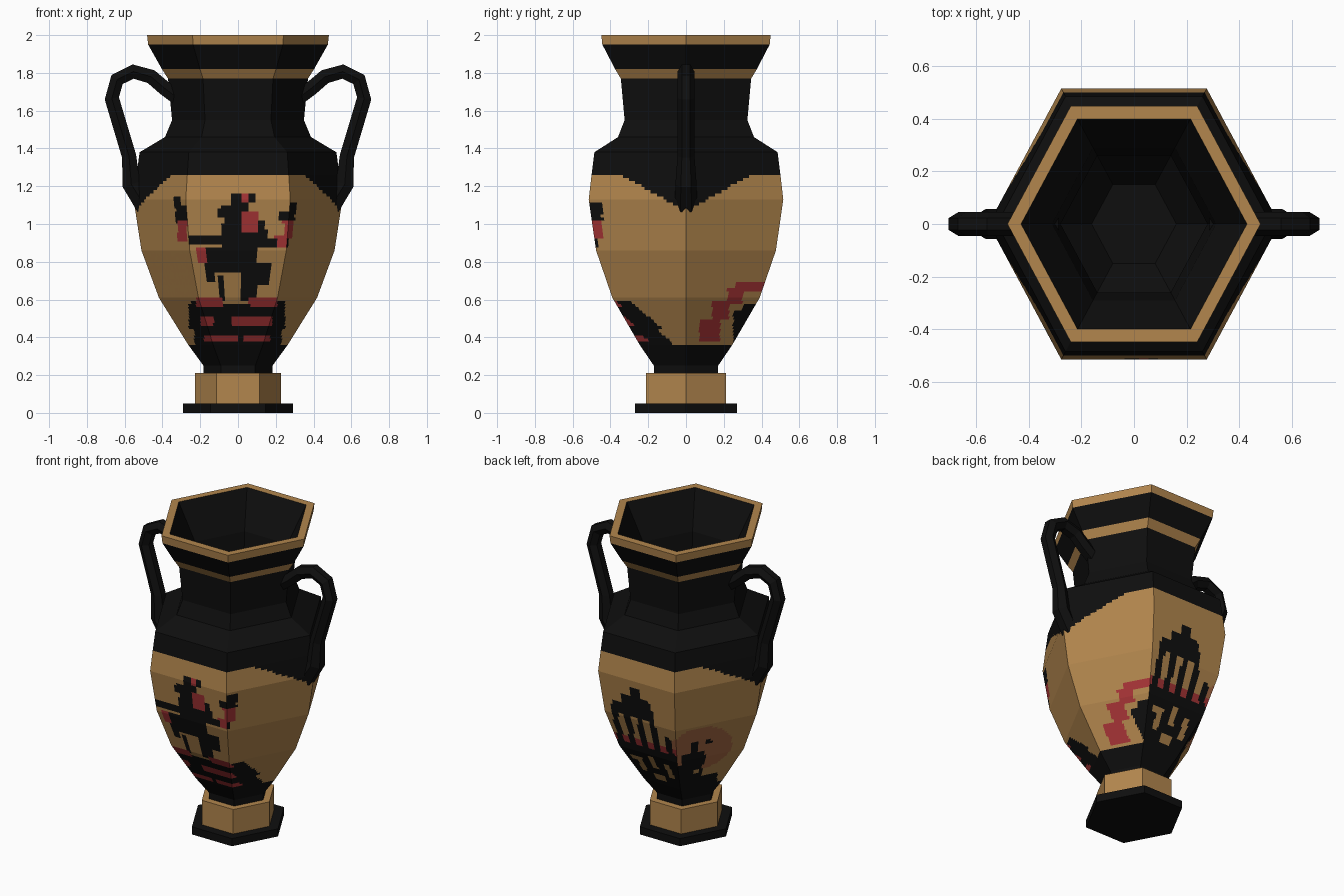
import bpy, bmesh, math
from mathutils import Vector


def material(name, rgb):
    m = bpy.data.materials.new(name)
    m.diffuse_color = (*rgb, 1)
    return m


MATS = [material("tan_clay", (0.445, 0.238, 0.075)),
        material("black_glaze", (0.0045, 0.0045, 0.0045)),
        material("dark_red", (0.38, 0.034, 0.036)),
        material("brown_wash", (0.38, 0.135, 0.055))]
T, B, R, W, PAINT = 0, 1, 2, 3, 9
N = 30            # cells across each of the six facets


def build(name, bm):
    bmesh.ops.recalc_face_normals(bm, faces=bm.faces)
    me = bpy.data.meshes.new(name)
    bm.to_mesh(me)
    bm.free()
    for m in MATS:
        me.materials.append(m)
    ob = bpy.data.objects.new(name, me)
    bpy.context.collection.objects.link(ob)
    return ob


# Painted figures as (colour, u0, u1, z0, z1) boxes; later boxes cover earlier
FRONT = [
    # figure: head, torso, hips, legs
    (B, -.03, .10, 1.11, 1.16), (B, -.03, .06, 1.05, 1.13), (B, -.10, .02, 1.04, 1.10),
    (B, -.08, .10, .88, 1.07), (B, -.17, .10, .74, .88), (B, -.17, -.12, .69, .76),
    (B, -.10, -.07, .60, .72), (B, .02, .10, .60, .74), (B, .10, .17, .68, .80),
    # arms and raised hands
    (B, -.26, -.08, .89, .94), (B, -.34, -.30, 1.08, 1.15), (B, -.33, -.27, 1.0, 1.10),
    (B, .06, .27, .87, .92), (B, .10, .15, .92, 1.02), (B, .22, .30, 1.02, 1.06),
    (B, .27, .31, 1.05, 1.11),
]
FRONT_RED = [
    (R, .01, .05, 1.11, 1.16), (R, .02, .10, .95, 1.07), (R, -.32, -.27, .90, 1.02),
    (R, -.22, -.17, .80, .88), (R, .20, .26, .88, .94), (R, .24, .29, .92, 1.02),
    # striped pedestal
    (B, -.23, .23, .36, .56), (B, -.26, .25, .44, .58), (B, .21, .25, .50, .60),
    (B, -.25, -.21, .50, .60),
    (R, -.22, -.08, .555, .605), (R, .06, .21, .555, .605), (R, -.20, -.13, .46, .505),
    (R, -.03, .18, .46, .505), (R, -.18, 0, .37, .415), (R, .03, .17, .37, .415),
]
BACK = [
    # roof, red band, lattice below
    (B, -.02, .06, 1.0, 1.09), (B, -.08, .12, .95, 1.02), (B, -.10, .20, .88, .96),
    (R, -.22, .30, .65, .71), (B, -.22, .22, .60, .66), (B, -.20, .25, .36, .60),
    (T, -.13, -.09, .44, .56), (T, -.03, .01, .50, .60), (T, -.05, .03, .40, .45),
    (T, .07, .11, .44, .56), (T, .11, .15, .52, .56),
]
BACK += [(B, -.2 + .09 * i, -.155 + .09 * i, .62, .9 if i else .8) for i in range(5)]
STEPS = [(R, .26, .46, .65, .70), (R, .22, .30, .58, .66), (R, .14, .23, .50, .60),
         (R, .07, .18, .37, .50), (B, .25, .40, .36, .54), (B, .30, .42, .50, .58)]
RIDER = [(B, .04, .08, .66, .75), (B, .12, .16, .71, .745), (B, -.02, .12, .55, .66),
         (B, -.05, .10, .45, .57), (B, -.05, .19, .36, .45), (T, .05, .08, .47, .51)]


def boxes(col, items, u, z):
    for c, u0, u1, z0, z1 in items:
        if u0 <= u < u1 and z0 <= z < z1:
            col = c
    return col


def paint(facet, p):
    x, y, z = p
    # black tongue below each handle
    if facet not in (1, 4) and z > 1.07 + .55 * abs(y):
        return B
    if facet >= 3:
        return boxes(T, FRONT + FRONT_RED, x, z)
    if facet == 0:
        return boxes(T, STEPS, y, z)
    u = -.83 * x - .56 * y
    col = W if ((u - .09) / .19) ** 2 + ((z - .68) / .17) ** 2 < 1 else T
    if facet == 1:
        return boxes(col, BACK, x, z)
    return boxes(col, RIDER, u, z)


# Vase body: hexagonal profile (half depth, height, colour up to next point)
PROFILE = [(.27, 0, B), (.27, .05, B), (.212, .05, T), (.212, .21, T), (.17, .21, B),
           (.17, .25, B), (.245, .36, PAINT), (.39, .61, PAINT), (.476, .86, PAINT),
           (.515, 1.13, PAINT), (.50, 1.26, B), (.485, 1.38, B), (.36, 1.46, B),
           (.325, 1.55, B), (.345, 1.77, T), (.375, 1.82, B), (.443, 1.95, T),
           (.448, 2.0, T), (.40, 2.0, B),
           # inside
           (.29, 1.77, B), (.26, 1.55, B), (.30, 1.43, B), (.43, 1.35, B), (.46, 1.13, B),
           (.42, .86, B), (.33, .61, B), (.15, .40, B)]
rows = []
for (r0, z0, c), (r1, z1, _) in zip(PROFILE, PROFILE[1:]):
    n = math.ceil((z1 - z0) / .0167) if c == PAINT else 1
    rows += [(r0 + (r1 - r0) * i / n, z0 + (z1 - z0) * i / n, c) for i in range(n)]
rows.append(PROFILE[-1])

bm = bmesh.new()
corners = [Vector((.93 * math.cos(k * math.pi / 3), math.sin(k * math.pi / 3), 0)) / .866
           for k in range(7)]
rings = []
for r, z, _ in rows:
    rings.append([bm.verts.new(corners[k].lerp(corners[k + 1], i / N) * r + Vector((0, 0, z)))
                  for k in range(6) for i in range(N)])
for (_, _, c), lo, hi in zip(rows, rings, rings[1:]):
    for j in range(6 * N):
        k = (j + 1) % (6 * N)
        f = bm.faces.new((lo[j], lo[k], hi[k], hi[j]))
        f.material_index = paint(j // N, f.calc_center_median()) if c == PAINT else c
for ring in (rings[0], rings[-1]):
    bm.faces.new(ring).material_index = B
build("vase_body", bm)

# Handles: six-sided strap swept along a path (x, z, thickness scale)
PATH = [(.49, 1.09, 1.3), (.565, 1.21, 1.25), (.577, 1.36, 1.0), (.668, 1.665, 1.0),
        (.64, 1.765, 1.0), (.555, 1.807, 1.0), (.46, 1.78, 1.0), (.39, 1.72, 1.0),
        (.31, 1.66, 1.0)]
SECTION = [(.045, 0), (.022, .038), (-.022, .038), (-.045, 0), (-.022, -.038), (.022, -.038)]
for side, name in ((1, "right_handle"), (-1, "left_handle")):
    bm = bmesh.new()
    rings = []
    for i, (x, z, s) in enumerate(PATH):
        a, b = PATH[max(i - 1, 0)], PATH[min(i + 1, len(PATH) - 1)]
        d = Vector((b[0] - a[0], b[1] - a[1])).normalized()
        rings.append([bm.verts.new((side * (x + d.y * n * s), y * s, z - d.x * n * s))
                      for y, n in SECTION])
    for lo, hi in zip(rings, rings[1:]):
        for j in range(6):
            k = (j + 1) % 6
            bm.faces.new((lo[j], lo[k], hi[k], hi[j]))
    bm.faces.new(rings[0])
    bm.faces.new(rings[-1])
    for f in bm.faces:
        f.material_index = B
    build(name, bm)
